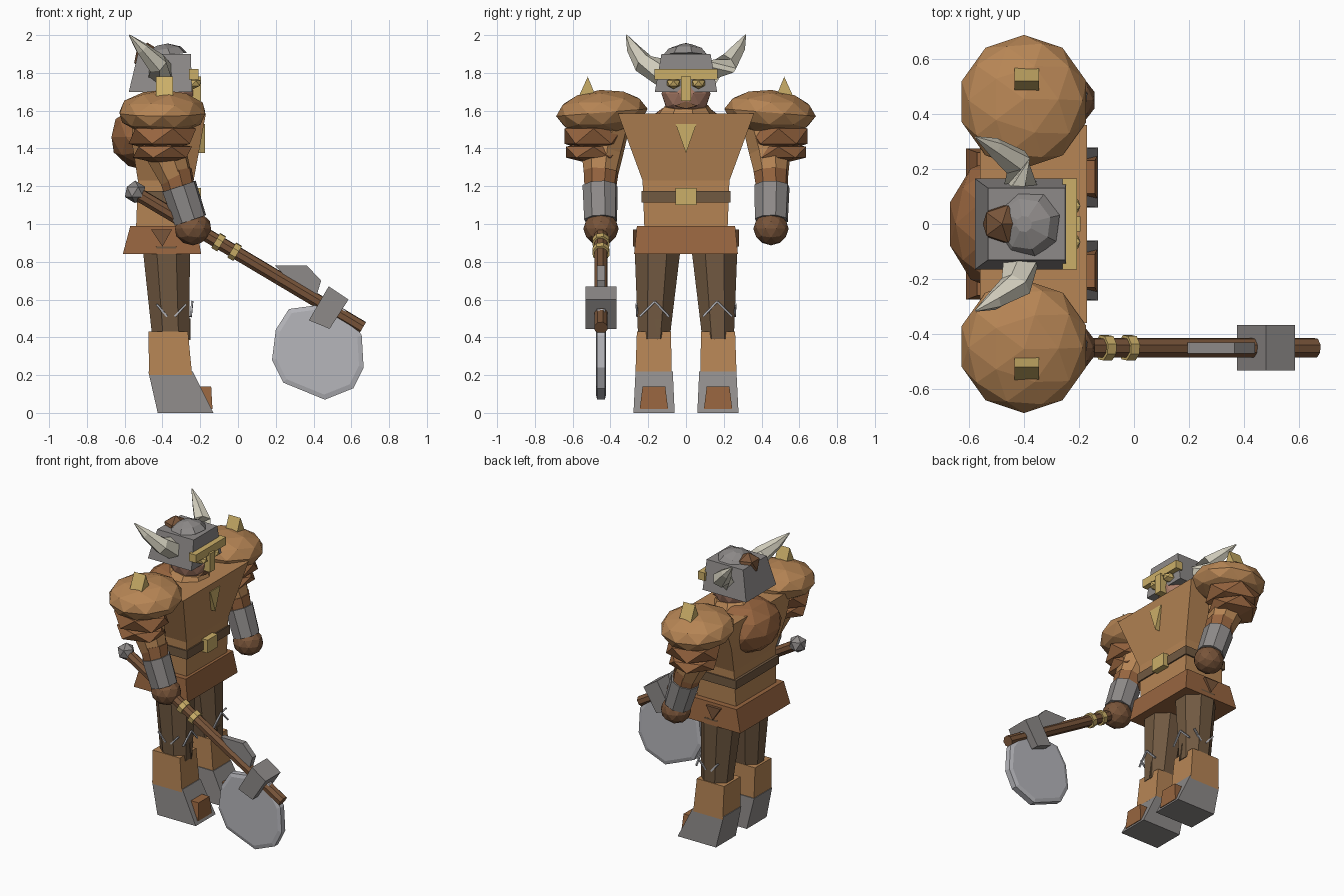
import bpy, bmesh, math
from mathutils import Vector, Matrix

if "Cube" in bpy.data.objects:
    bpy.data.objects.remove(bpy.data.objects["Cube"])

def mat(name, rgb):
    m = bpy.data.materials.new(name)
    m.diffuse_color = (*rgb, 1)
    m.use_nodes = True
    m.node_tree.nodes["Principled BSDF"].inputs["Base Color"].default_value = m.diffuse_color
    return m

TAN = mat("tan leather", (0.47, 0.235, 0.09))
RUST = mat("rust leather", (0.31, 0.13, 0.05))
DARK = mat("dark cloth", (0.165, 0.1, 0.053))
WOOD = mat("dark wood", (0.19, 0.09, 0.042))
IRON = mat("iron", (0.27, 0.255, 0.25))
STEEL = mat("light steel", (0.47, 0.47, 0.5))
GOLD = mat("gold", (0.6, 0.43, 0.14))
BONE = mat("bone", (0.66, 0.63, 0.52))
SKIN = mat("skin", (0.40, 0.20, 0.135))

def finish(name, bm, m):
    bmesh.ops.recalc_face_normals(bm, faces=bm.faces)
    me = bpy.data.meshes.new(name)
    bm.to_mesh(me)
    bm.free()
    me.materials.append(m)
    ob = bpy.data.objects.new(name, me)
    bpy.context.collection.objects.link(ob)
    return ob

def skin_rings(name, rings, m):
    """Bridge equal-length rings of points and cap both ends."""
    bm = bmesh.new()
    vs = [[bm.verts.new(p) for p in r] for r in rings]
    n = len(vs[0])
    for a, b in zip(vs, vs[1:]):
        for i in range(n):
            j = (i + 1) % n
            bm.faces.new((a[i], a[j], b[j], b[i]))
    bm.faces.new(vs[0])
    bm.faces.new(vs[-1])
    return finish(name, bm, m)

def block(name, sections, m):
    """Stacked rectangles: (z, x0, x1, y0, y1)."""
    return skin_rings(name, [[(a, c, z), (b, c, z), (b, d, z), (a, d, z)]
                             for z, a, b, c, d in sections], m)

def box(name, x0, x1, y0, y1, z0, z1, m):
    return block(name, [(z0, x0, x1, y0, y1), (z1, x0, x1, y0, y1)], m)

def tube(name, pts, radii, sides, m):
    pts = [Vector(p) for p in pts]
    rings = []
    for i, (p, r) in enumerate(zip(pts, radii)):
        d = (pts[min(i + 1, len(pts) - 1)] - pts[max(i - 1, 0)]).normalized()
        u = d.cross(Vector((0.13, 1, 0.05))).normalized()
        if abs(d.y) > 0.8:
            u = d.cross(Vector((0, 0, 1))).normalized()
        v = d.cross(u)
        rings.append([p + r * (math.cos(t) * u + math.sin(t) * v)
                      for t in (2 * math.pi * (k + .5) / sides for k in range(sides))])
    return skin_rings(name, rings, m)

def ball(name, c, r, m, sub=2, tilt=0):
    bm = bmesh.new()
    mx = Matrix.Translation(c) @ Matrix.Rotation(tilt, 4, 'X') @ Matrix.Diagonal((*r, 1))
    bmesh.ops.create_icosphere(bm, subdivisions=sub, radius=1, matrix=mx)
    return finish(name, bm, m)

def slab_y(name, poly, y0, y1, m):
    """Side profile in x,z pushed along y."""
    return skin_rings(name, [[(x, y, z) for x, z in poly] for y in (y0, y1)], m)

def slab_x(name, poly, x0, x1, m):
    """Front profile in y,z pushed along x."""
    return skin_rings(name, [[(x, y, z) for y, z in poly] for x in (x0, x1)], m)

# torso, belt and skirt
block("torso", [(0.97, -0.54, -0.24, -0.22, 0.22), (1.23, -0.53, -0.235, -0.23, 0.23),
                (1.42, -0.56, -0.20, -0.30, 0.30), (1.585, -0.56, -0.17, -0.36, 0.36)], TAN)
box("belt", -0.55, -0.228, -0.236, 0.236, 1.115, 1.175, DARK)
box("belt_buckle", -0.24, -0.195, -0.056, 0.056, 1.1, 1.19, GOLD)
block("skirt", [(0.84, -0.61, -0.195, -0.275, 0.275), (0.99, -0.57, -0.22, -0.26, 0.26)], RUST)
slab_x("chest_emblem", [(-0.055, 1.53), (0.055, 1.53), (0, 1.375)], -0.21, -0.174, GOLD)
ball("back_hump", (-0.47, 0, 1.46), (0.21, 0.25, 0.18), RUST)
tube("collar", [(-0.38, 0, 1.56), (-0.37, 0, 1.625)], [0.17, 0.12], 8, TAN)

# head and helmet
ball("head", (-0.37, 0, 1.69), (0.14, 0.13, 0.13), SKIN)
slab_x("mouth", [(-0.06, 1.625), (0, 1.65), (0.06, 1.625), (0, 1.61)], -0.29, -0.245, WOOD)
block("helmet", [(1.70, -0.578, -0.243, -0.165, 0.165), (1.90, -0.53, -0.25, -0.13, 0.13)], IRON)
tube("helmet_dome", [(-0.39, 0, 1.89), (-0.395, 0, 1.925), (-0.40, 0, 1.95)],
     [0.125, 0.095, 0.03], 8, IRON)
ball("hair_knot", (-0.48, 0, 1.885), (0.078, 0.08, 0.075), WOOD, 1)
box("visor_bar", -0.26, -0.208, -0.166, 0.166, 1.765, 1.82, GOLD)
box("nose_guard", -0.25, -0.195, -0.027, 0.027, 1.65, 1.78, GOLD)

for s, side in ((1, "left"), (-1, "right")):
    def P(x, y, z):
        return (x, s * y, z)

    def span(a, b):
        return (a, b) if s > 0 else (-b, -a)

    # eye guard and horn
    ball("eye_guard_" + side, P(-0.235, 0.066, 1.745), (0.045, 0.04, 0.03), GOLD, 1)
    tube("horn_" + side, [P(-0.41, 0.12, 1.80), P(-0.43, 0.225, 1.85),
                          P(-0.51, 0.28, 1.93), P(-0.575, 0.315, 2.0)],
         [0.075, 0.058, 0.035, 0.004], 6, BONE)

    # shoulder armour, layered
    ball("shoulder_" + side, P(-0.40, 0.445, 1.59), (0.238, 0.243, 0.12), TAN, 2, -s * 0.08)
    ball("shoulder_layer_mid_" + side, P(-0.40, 0.49, 1.465), (0.2, 0.18, 0.09), RUST, 1)
    ball("shoulder_layer_low_" + side, P(-0.40, 0.49, 1.38), (0.175, 0.17, 0.065), RUST, 1)
    slab_x("shoulder_spike_" + side,
           [(s * 0.475, 1.67), (s * 0.52, 1.78), (s * 0.57, 1.67)], -0.435, -0.345, GOLD)

    # arm, bracer and fist
    tube("upper_arm_" + side, [P(-0.40, 0.40, 1.55), P(-0.385, 0.445, 1.38),
                               P(-0.32, 0.455, 1.22)], [0.11, 0.115, 0.085], 8, TAN)
    tube("elbow_cuff_" + side, [P(-0.335, 0.45, 1.275), P(-0.31, 0.455, 1.18)],
         [0.095, 0.085], 8, RUST)
    tube("bracer_" + side, [P(-0.312, 0.455, 1.2), P(-0.252, 0.452, 1.02)],
         [0.096, 0.09], 8, IRON)
    ball("fist_" + side, P(-0.238, 0.45, 0.975), (0.1, 0.094, 0.088), WOOD)

    # thigh, shin and boot
    rings = []
    for z, cx, cy, rx, ry in ((0.39, -0.355, 0.17, 0.1, 0.085), (0.88, -0.38, 0.15, 0.128, 0.125)):
        rings.append([P(cx + rx * math.cos(t) * 1.06, cy + ry * math.sin(t) * 1.06, z)
                      for t in (math.pi * (k + .5) / 4 for k in range(8))])
    skin_rings("thigh_" + side, rings, DARK)
    block("shin_" + side, [(0.2, -0.47, -0.243, *span(0.075, 0.268)),
                           (0.43, -0.475, -0.265, *span(0.08, 0.26))], TAN)
    block("boot_" + side, [(0, -0.425, -0.13, *span(0.06, 0.278)),
                           (0.22, -0.475, -0.24, *span(0.07, 0.267))], IRON)
    block("toe_plate_" + side, [(0.02, -0.21, -0.135, *span(0.095, 0.245)),
                                (0.14, -0.21, -0.142, *span(0.11, 0.23))], RUST)
    # knee stitches and knee wedge
    for k, (a, b) in enumerate(((0.09, 0.165), (0.245, 0.165))):
        tube("knee_stitch_%d_%s" % (k, side), [P(-0.25, a, 0.51), P(-0.242, b, 0.59)],
             [0.007, 0.007], 4, STEEL)
    for k, (a, b) in enumerate(((-0.43, -0.375), (-0.275, -0.335))):
        tube("thigh_stitch_%d_%s" % (k, side), [P(a, 0.262, 0.575), P(b, 0.258, 0.51)],
             [0.007, 0.007], 4, STEEL)
    slab_x("knee_wedge_" + side, [(s * 0.13, 0.5), (s * 0.17, 0.5), (s * 0.15, 0.385)],
           -0.28, -0.252, DARK)
    # hip tag on the skirt
    slab_y("hip_tag_" + side, [(-0.46, 0.97), (-0.35, 0.97), (-0.40, 0.88)],
           *span(0.25, 0.281), WOOD)

# axe
AY = -0.45
A, B = Vector((-0.55, AY, 1.17)), Vector((0.66, AY, 0.45))
tube("axe_handle", [A, B], [0.037, 0.037], 8, WOOD)
ball("axe_pommel", A + Vector((0.005, 0, 0)), (0.06, 0.06, 0.06), IRON, 1)
for k, f in enumerate((0.37, 0.44)):
    tube("handle_ring_%d" % k, [A.lerp(B, f - 0.013), A.lerp(B, f + 0.013)],
         [0.048, 0.048], 8, GOLD)
slab_y("axe_socket", [(0.375, 0.49), (0.48, 0.67), (0.585, 0.6), (0.485, 0.445)],
       AY - 0.083, AY + 0.083, IRON)
slab_y("axe_back_spike", [(0.195, 0.78), (0.365, 0.78), (0.44, 0.7), (0.41, 0.6), (0.33, 0.64)],
       AY - 0.02, AY + 0.02, IRON)
# disc blade with a thin cutting edge
blade = [(0.27, 0.55), (0.2, 0.44), (0.18, 0.28), (0.24, 0.16), (0.46, 0.07),
         (0.61, 0.13), (0.665, 0.24), (0.655, 0.41), (0.565, 0.55), (0.42, 0.57)]
cx, cz = 0.42, 0.34
inner = [(cx + (x - cx) * 0.9, cz + (z - cz) * 0.9) for x, z in blade]
skin_rings("axe_blade", [[(x, AY + y, z) for x, z in p] for p, y in
                         ((inner, -0.027), (blade, -0.02), (blade, 0.02), (inner, 0.027))], STEEL)
